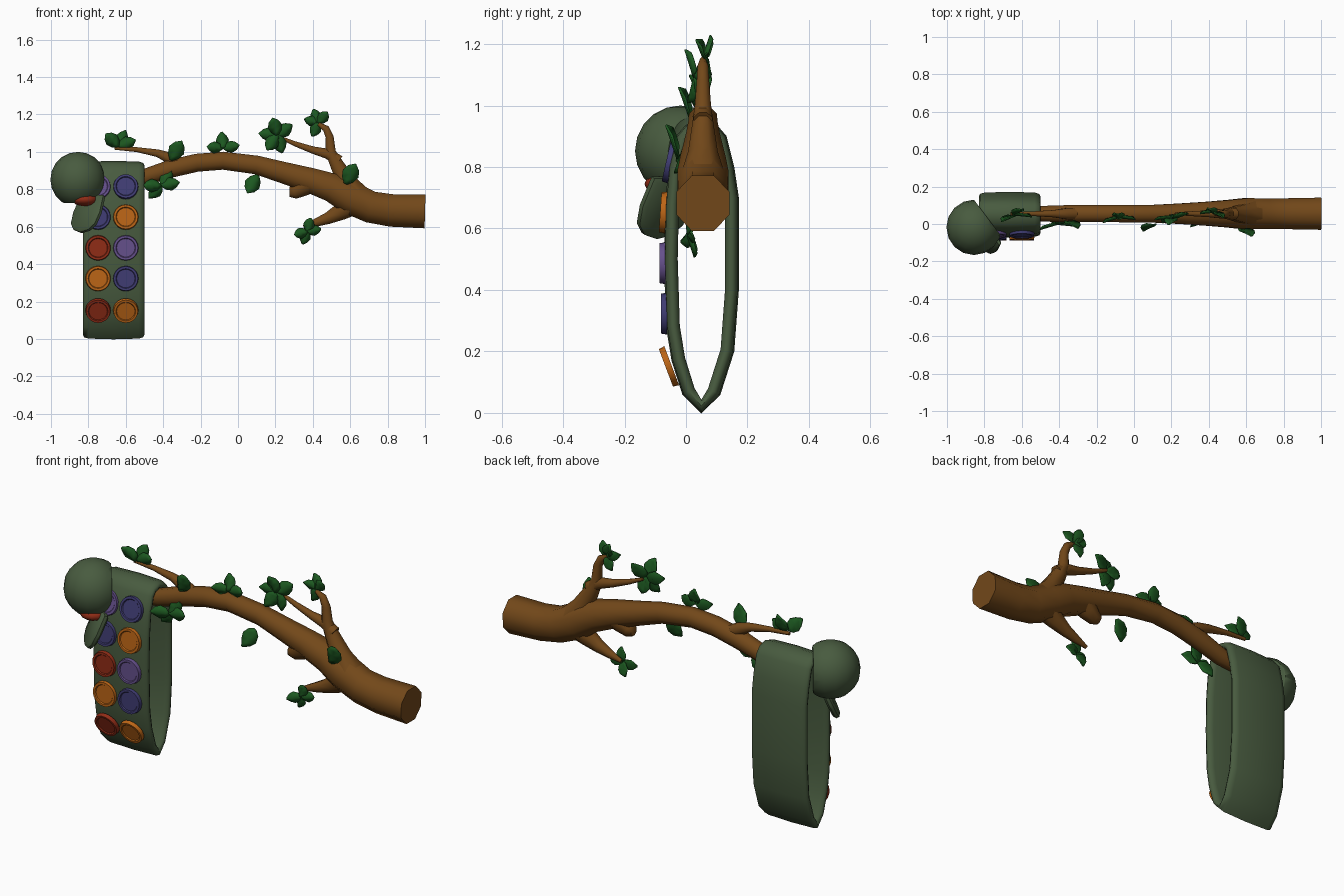
import bpy, bmesh, math
from mathutils import Vector, Matrix

if "Cube" in bpy.data.objects:
    bpy.data.objects.remove(bpy.data.objects["Cube"])


def material(name, rgb):
    m = bpy.data.materials.new(name)
    m.diffuse_color = (*rgb, 1)
    m.use_nodes = True
    m.node_tree.nodes["Principled BSDF"].inputs["Base Color"].default_value = m.diffuse_color
    return m


BARK = material("bark", (0.17, 0.065, 0.01))
LEAF = material("leaf_green", (0.012, 0.10, 0.015))
SKIN = material("skin_green", (0.065, 0.105, 0.05))
RED = material("red", (0.28, 0.025, 0.008))
ORANGE = material("orange", (0.5, 0.13, 0.008))
INDIGO = material("indigo", (0.05, 0.045, 0.17))
PURPLE = material("purple", (0.13, 0.08, 0.26))


def finish(name, bm, mat, angle=60):
    bmesh.ops.recalc_face_normals(bm, faces=bm.faces)
    me = bpy.data.meshes.new(name)
    bm.to_mesh(me)
    bm.free()
    ob = bpy.data.objects.new(name, me)
    bpy.context.collection.objects.link(ob)
    me.materials.append(mat)
    bpy.ops.object.select_all(action='DESELECT')
    ob.select_set(True)
    bpy.context.view_layer.objects.active = ob
    bpy.ops.object.shade_smooth_by_angle(angle=math.radians(angle))
    return ob


def tube(name, path, sides=8):
    """Tapered tube in the x-z plane; path holds (x, z, radius)."""
    bm = bmesh.new()
    pts = [Vector((x, 0.055, z)) for x, z, r in path]
    rings = []
    for i, p in enumerate(pts):
        t = (pts[min(i + 1, len(pts) - 1)] - pts[max(i - 1, 0)]).normalized()
        u, v = Vector((0, 1, 0)), t.cross(Vector((0, 1, 0)))
        ring = []
        for k in range(sides):
            a = 2 * math.pi * (k + 0.5) / sides
            ring.append(bm.verts.new(p + path[i][2] * (u * math.cos(a) * 0.95 + v * math.sin(a))))
        rings.append(ring)
    for a, b in zip(rings, rings[1:]):
        for k in range(sides):
            bm.faces.new((a[k], a[(k + 1) % sides], b[(k + 1) % sides], b[k]))
    bm.faces.new(rings[0])
    bm.faces.new(rings[-1])
    return finish(name, bm, BARK)


# Branch with twigs
tube("main_branch", [(1, 0.682, 0.098), (0.82, 0.687, 0.094), (0.71, 0.705, 0.092), (0.6, 0.755, 0.095),
                     (0.5, 0.81, 0.083), (0.38, 0.85, 0.072), (0.24, 0.89, 0.062), (0.1, 0.93, 0.054),
                     (-0.08, 0.953, 0.052), (-0.22, 0.942, 0.052), (-0.36, 0.91, 0.052),
                     (-0.5, 0.865, 0.047), (-0.64, 0.845, 0.04), (-0.76, 0.84, 0.03)])
tube("left_twig", [(-0.28, 0.925, 0.035), (-0.36, 0.965, 0.034), (-0.43, 0.993, 0.022),
                   (-0.54, 1.012, 0.014), (-0.66, 1.02, 0.009)])
tube("upper_twig", [(0.64, 0.75, 0.085), (0.58, 0.84, 0.055), (0.53, 0.93, 0.04), (0.495, 1.0, 0.03),
                    (0.49, 1.08, 0.023), (0.47, 1.125, 0.02), (0.43, 1.15, 0.01)])
tube("side_twig", [(0.54, 0.95, 0.035), (0.48, 0.99, 0.03), (0.4, 1.01, 0.021),
                   (0.3, 1.045, 0.014), (0.22, 1.08, 0.008)])
tube("lower_twig", [(0.63, 0.74, 0.08), (0.55, 0.68, 0.05), (0.48, 0.645, 0.034),
                    (0.42, 0.623, 0.024), (0.35, 0.6, 0.01)])
tube("broken_stub", [(0.4, 0.85, 0.07), (0.34, 0.81, 0.055), (0.3, 0.785, 0.04), (0.275, 0.785, 0.028)])


# Leaves: pointed ovals with a raised midrib
def leaf(base, deg, length, lean):
    a = math.radians(deg)
    d = Vector((math.cos(a), lean, math.sin(a))).normalized()
    n = Vector((0, -1, 0)) + d * lean
    n.normalize()
    s = d.cross(n)
    bm = bmesh.new()
    rows = []
    for t, w in ((0, 0.06), (0.2, 0.26), (0.5, 0.36), (0.78, 0.24), (1, 0.02)):
        c = Vector(base) + d * length * t
        rows.append([bm.verts.new(c + s * w * length * k - n * 0.012 * abs(k) * (w > 0.1))
                     for k in (-1, 0, 1)])
    for p, q in zip(rows, rows[1:]):
        for k in (0, 1):
            bm.faces.new((p[k], p[k + 1], q[k + 1], q[k]))
    ob = finish("leaf", bm, LEAF)
    mod = ob.modifiers.new("thickness", 'SOLIDIFY')
    mod.thickness = 0.007


CLUSTERS = [((-0.64, 0.045, 1.03), (135, 65, 20), 0.10),
            ((-0.41, -0.005, 0.82), (180, 225, 10, 55), 0.10),
            ((-0.36, 0.01, 0.955), (60,), 0.125),
            ((-0.08, 0.03, 1.02), (175, 95, 10), 0.09),
            ((0.105, 0.0, 0.875), (240,), 0.115),
            ((0.21, 0.03, 1.09), (105, 35, 175, 285, 235), 0.10),
            ((0.43, 0.06, 1.155), (50, 110, 165, 245), 0.08),
            ((0.575, -0.025, 0.83), (63,), 0.125),
            ((0.37, 0.01, 0.575), (195, 250, 75, 10), 0.075)]
for base, angles, size in CLUSTERS:
    for i, deg in enumerate(angles):
        leaf(base, deg, size, (-0.3, 0.3, -0.1, 0.15, -0.2)[i])

# Hanging body: closed loop strip with a rounded cross-section
LOOP = [(0.05, 0.0), (-0.01, 0.06), (-0.045, 0.17), (-0.063, 0.28), (-0.07, 0.5), (-0.066, 0.68),
        (-0.055, 0.8), (-0.03, 0.9), (0, 0.935), (0.05, 0.95), (0.10, 0.935), (0.13, 0.9),
        (0.155, 0.8), (0.17, 0.7), (0.17, 0.4), (0.155, 0.2), (0.11, 0.06)]
SECTION = [(-0.8, 0.002), (-0.665, -0.002), (-0.53, 0.002), (-0.507, 0.009), (-0.5, 0.022),
           (-0.507, 0.036), (-0.53, 0.043), (-0.8, 0.043), (-0.823, 0.036), (-0.83, 0.022), (-0.823, 0.009)]
bm = bmesh.new()
rings = []
for i, (y, z) in enumerate(LOOP):
    a, b = Vector(LOOP[i - 1]), Vector(LOOP[(i + 1) % len(LOOP)])
    t = (b - a).normalized()
    inward = Vector((t.y, -t.x))
    rings.append([bm.verts.new((x, y + inward.x * h, z + inward.y * h)) for x, h in SECTION])
for i, r in enumerate(rings):
    q = rings[(i + 1) % len(rings)]
    for k in range(len(r)):
        m = (k + 1) % len(r)
        bm.faces.new((r[k], r[m], q[m], q[k]))
finish("body_loop", bm, SKIN)

# Round spots with a recessed middle
ROWS = [(0.15, -0.056, -0.36, RED, ORANGE), (0.323, -0.072, 0, ORANGE, INDIGO),
        (0.487, -0.077, 0, RED, PURPLE), (0.652, -0.074, 0.07, INDIGO, ORANGE),
        (0.815, -0.055, 0.22, PURPLE, INDIGO)]
for z, y, tilt, left, right in ROWS:
    for x, mat in ((-0.748, left), (-0.6, right)):
        normal = Vector((0, -math.cos(tilt), math.sin(tilt)))
        mtx = Matrix.Translation((x, y, z)) @ normal.to_track_quat('Z', 'Y').to_matrix().to_4x4()
        bm = bmesh.new()
        bmesh.ops.create_cone(bm, cap_ends=True, segments=20, radius1=0.068, radius2=0.065,
                              depth=0.02, matrix=mtx)
        bm.normal_update()
        top = [f for f in bm.faces if len(f.verts) > 4 and f.normal.dot(normal) > 0.9]
        bmesh.ops.inset_region(bm, faces=top, thickness=0.012)
        bmesh.ops.inset_region(bm, faces=top, thickness=0.004, depth=-0.005)
        finish("spot", bm, mat, 30)

# Head: dome cut flat at the back and underneath
bm = bmesh.new()
centre = Vector((-0.855, -0.018, 0.852))
bmesh.ops.create_uvsphere(bm, u_segments=16, v_segments=10, radius=0.148,
                          matrix=Matrix.Translation(centre))
back = Vector((0.8, 0.6, 0))
for co, no in ((centre + back * 0.088, back),
               (Vector((-0.855, -0.018, 0.727)), Vector((0, 0, -1)))):
    cut = bmesh.ops.bisect_plane(bm, geom=bm.verts[:] + bm.edges[:] + bm.faces[:],
                                 plane_co=co, plane_no=no, clear_outer=True)
    bmesh.ops.contextual_create(bm, geom=[e for e in cut["geom_cut"] if isinstance(e, bmesh.types.BMEdge)])
finish("head", bm, SKIN, 45)

# Red mouth lining
bm = bmesh.new()
bmesh.ops.create_uvsphere(bm, u_segments=14, v_segments=8, radius=1,
                          matrix=Matrix.Translation((-0.82, -0.065, 0.745)) @ Matrix.Diagonal((0.07, 0.07, 0.035, 1)))
finish("mouth", bm, RED)

# Dropped lower jaw: rounded plate hanging from the mouth
along = Vector((-0.3, -0.27, -0.91)).normalized()
side = Vector((0.7, -0.7, 0.12))
side = (side - along * side.dot(along)).normalized()
normal = side.cross(along)
hinge = Vector((-0.775, -0.04, 0.765))
bm = bmesh.new()
layers = []
for h, s in ((-0.018, 0.88), (-0.008, 1), (0.008, 1), (0.018, 0.88)):
    layers.append([bm.verts.new(hinge + along * (0.1 + (t - 0.1) * s) + side * w * s + normal * h)
                   for t, w in ((0, -0.09), (0, 0.09), (0.1, 0.105), (0.165, 0.095), (0.2, 0.06), (0.215, 0),
                                (0.2, -0.06), (0.165, -0.095), (0.1, -0.105))])
for a, b in zip(layers, layers[1:]):
    for k in range(len(a)):
        m = (k + 1) % len(a)
        bm.faces.new((a[k], a[m], b[m], b[k]))
bm.faces.new(layers[0])
bm.faces.new(layers[-1])
finish("lower_jaw", bm, SKIN, 50)
